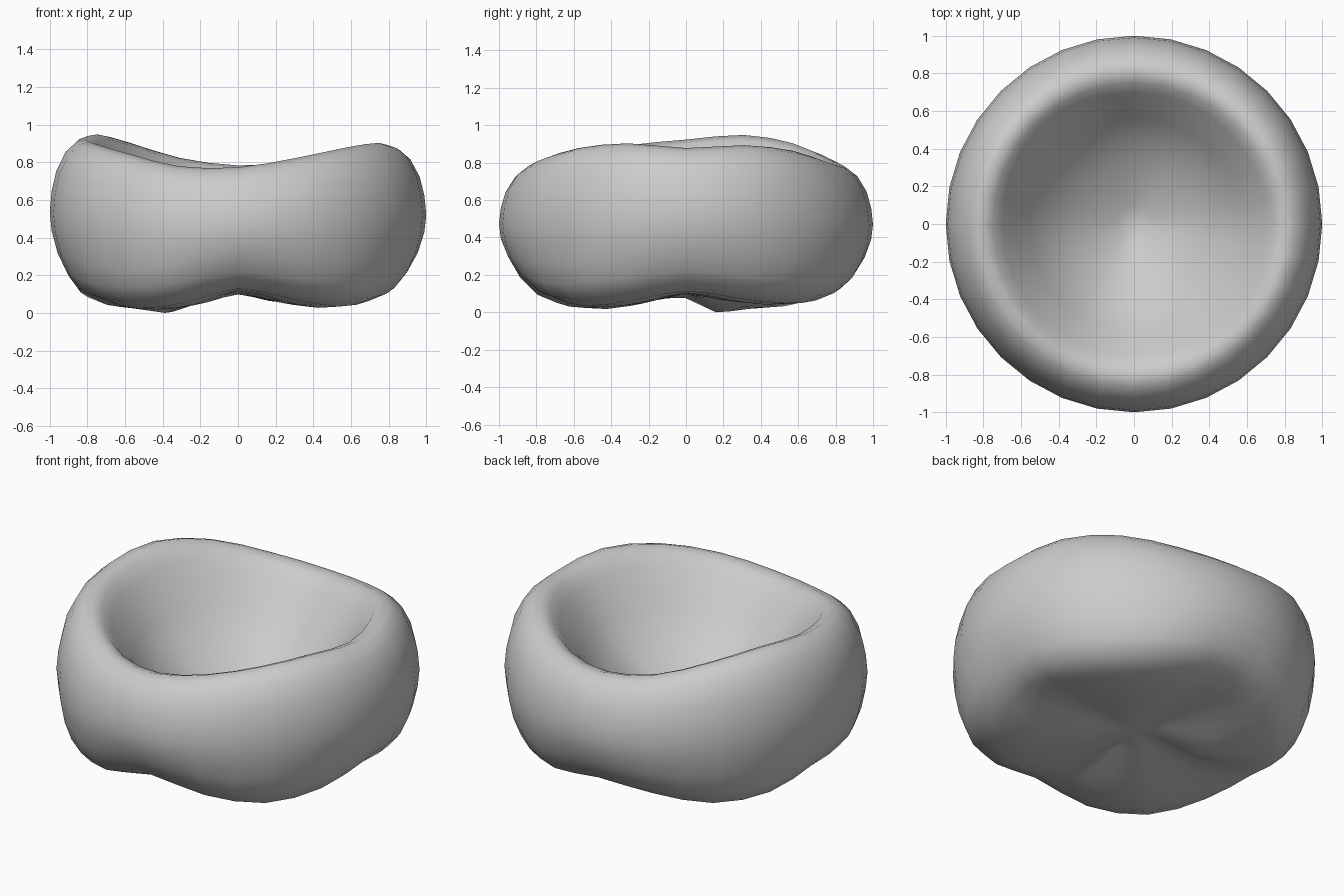
import bpy, bmesh
from math import cos, sin, pi, exp

if "Cube" in bpy.data.objects:
    bpy.data.objects.remove(bpy.data.objects["Cube"])

SEG = 32

# Heights every 22.5 degrees, counter-clockwise from +x
RIM = [.875, .89, .86, .80, .78, .82, .90, .945, .92, .89, .84, .775, .77, .82, .875, .90]
FOOT = [.10, .06, .035, .05, .10, .07, .02, .03, .08, .05, .01, .04, .115, .06, .02, .05]


def wave(vals, u):
    """Smooth periodic interpolation, u in 0..1."""
    n = len(vals)
    p = u * n
    i = int(p)
    f = p - i
    a, b, c, d = (vals[(i + k) % n] for k in (-1, 0, 1, 2))
    return b + .5 * f * (c - a + f * (2*a - 5*b + 4*c - d + f * (3*(b - c) + d - a)))


# Underside: radius, blend from flat centre to foot wave, lift, spread at the feet
UNDER = [(.2, .3, 0, 0), (.42, .75, 0, 0), (.60, .95, 0, 0), (.75, 1, .01, .1), (.85, 1, .05, .3)]
# Outer wall and rim: radius, fraction from foot to rim, spread at the feet
WALL = [(.91, .15, .35), (.96, .28, .15), (.99, .42, 0), (1.0, .54, 0), (.99, .67, 0),
        (.965, .80, 0), (.915, .92, 0), (.86, .98, 0), (.81, 1.0, 0), (.75, .97, 0), (.70, .89, 0)]
# Bowl interior: radius, fraction from floor to rim
BOWL = [(.64, .76), (.56, .58), (.46, .41), (.34, .26), (.2, .13), (.1, .06)]
BASE_Z, FLOOR_Z = .095, .22

bm = bmesh.new()


def ring(radius, height, spread=0):
    verts = []
    for k in range(SEG):
        u = k / SEG
        r = radius + spread * (.07 - wave(FOOT, u))
        x, y, z = r * cos(2*pi*u), r * sin(2*pi*u), height(u)
        # Small knob under the left side
        if z < .2 and radius < .8:
            z -= .05 * exp(-((x + .40)**2 + (y - .17)**2) / .02)
        verts.append(bm.verts.new((x, y, z)))
    return verts


rings = []
for r, mix, lift, spread in UNDER:
    rings.append(ring(r, lambda u: BASE_Z + (wave(FOOT, u) - BASE_Z) * mix + lift, spread))
for r, t, spread in WALL:
    rings.append(ring(r, lambda u: wave(FOOT, u) + (wave(RIM, u) - wave(FOOT, u)) * t, spread))
for r, t in BOWL:
    rings.append(ring(r, lambda u: FLOOR_Z + (wave(RIM, u) - FLOOR_Z) * t))

# Skin the rings and close both centres
bottom = bm.verts.new((0, 0, BASE_Z))
floor = bm.verts.new((0, 0, FLOOR_Z))
for k in range(SEG):
    j = (k + 1) % SEG
    for lo, hi in zip(rings, rings[1:]):
        bm.faces.new((lo[k], lo[j], hi[j], hi[k]))
    bm.faces.new((bottom, rings[0][j], rings[0][k]))
    bm.faces.new((floor, rings[-1][k], rings[-1][j]))

# Stand on the ground
low = min(v.co.z for v in bm.verts)
bmesh.ops.translate(bm, verts=bm.verts, vec=(0, 0, -low))
bmesh.ops.recalc_face_normals(bm, faces=bm.faces)
for f in bm.faces:
    f.smooth = True

mesh = bpy.data.meshes.new("wavy_bowl")
bm.to_mesh(mesh)
bm.free()
bpy.context.collection.objects.link(bpy.data.objects.new("wavy_bowl", mesh))
